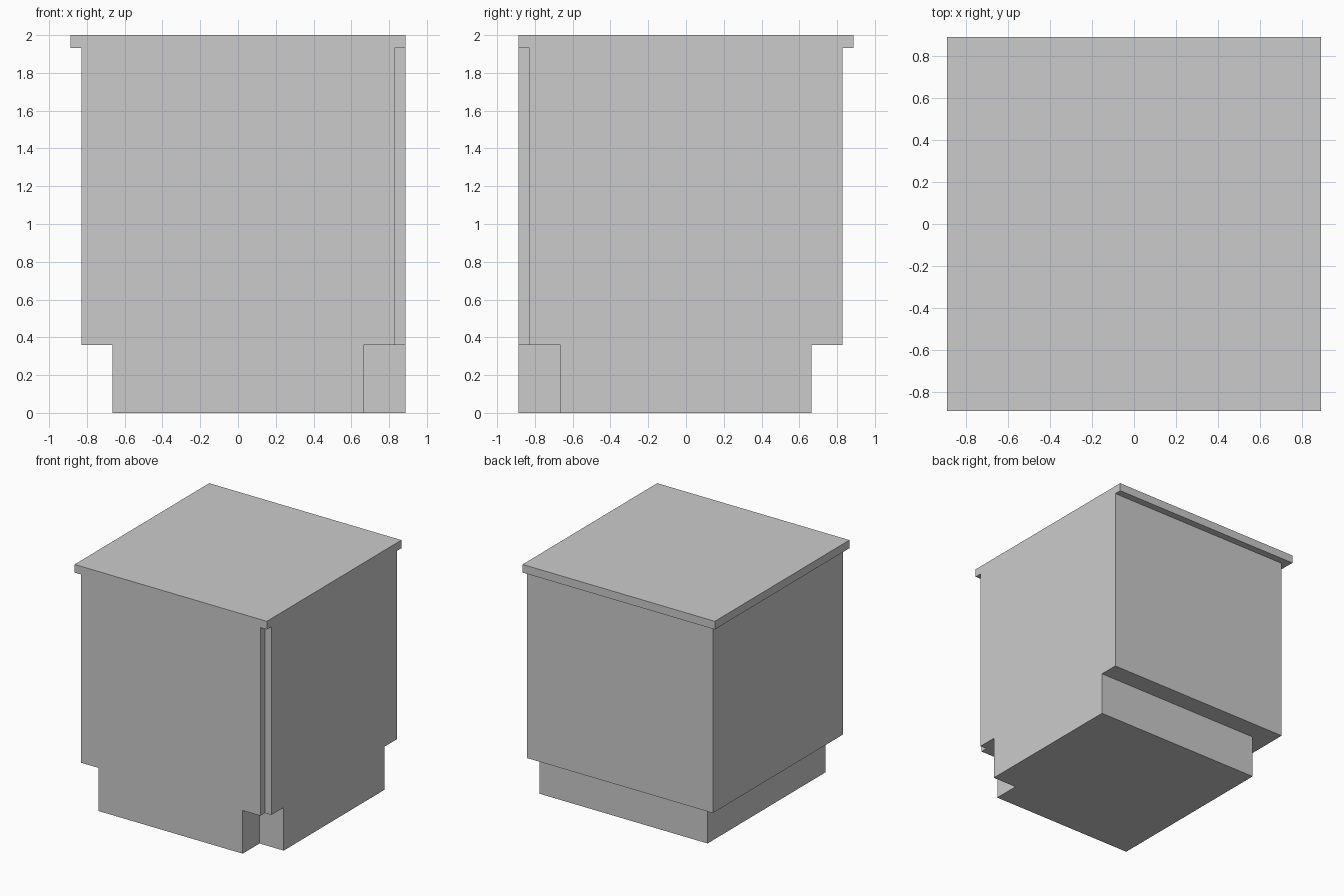
import bpy
import bmesh

if "Cube" in bpy.data.objects:
    bpy.data.objects.remove(bpy.data.objects["Cube"])

HALF = 0.888   # half width of the worktop


def corner_prism(name, inset, z0, z1):
    """Square block set in by `inset` on left and back, flush on front and right,
    with the front-right corner notched by the same amount."""
    h, s = HALF, HALF - inset
    if inset:
        plan = [(-s, -h), (s, -h), (s, -s), (h, -s), (h, s), (-s, s)]
    else:
        plan = [(-h, -h), (h, -h), (h, h), (-h, h)]
    bm = bmesh.new()
    base = bm.faces.new([bm.verts.new((x, y, z0)) for x, y in plan])
    ext = bmesh.ops.extrude_face_region(bm, geom=[base], use_keep_orig=True)
    top = [v for v in ext["geom"] if isinstance(v, bmesh.types.BMVert)]
    bmesh.ops.translate(bm, verts=top, vec=(0, 0, z1 - z0))
    bmesh.ops.recalc_face_normals(bm, faces=bm.faces)
    mesh = bpy.data.meshes.new(name)
    bm.to_mesh(mesh)
    bm.free()
    obj = bpy.data.objects.new(name, mesh)
    bpy.context.collection.objects.link(obj)
    return obj


# Recessed plinth, cabinet body and overhanging worktop
corner_prism("plinth", 0.223, 0.0, 0.36)
corner_prism("cabinet_body", 0.06, 0.36, 1.932)
corner_prism("worktop", 0.0, 1.932, 2.0)
